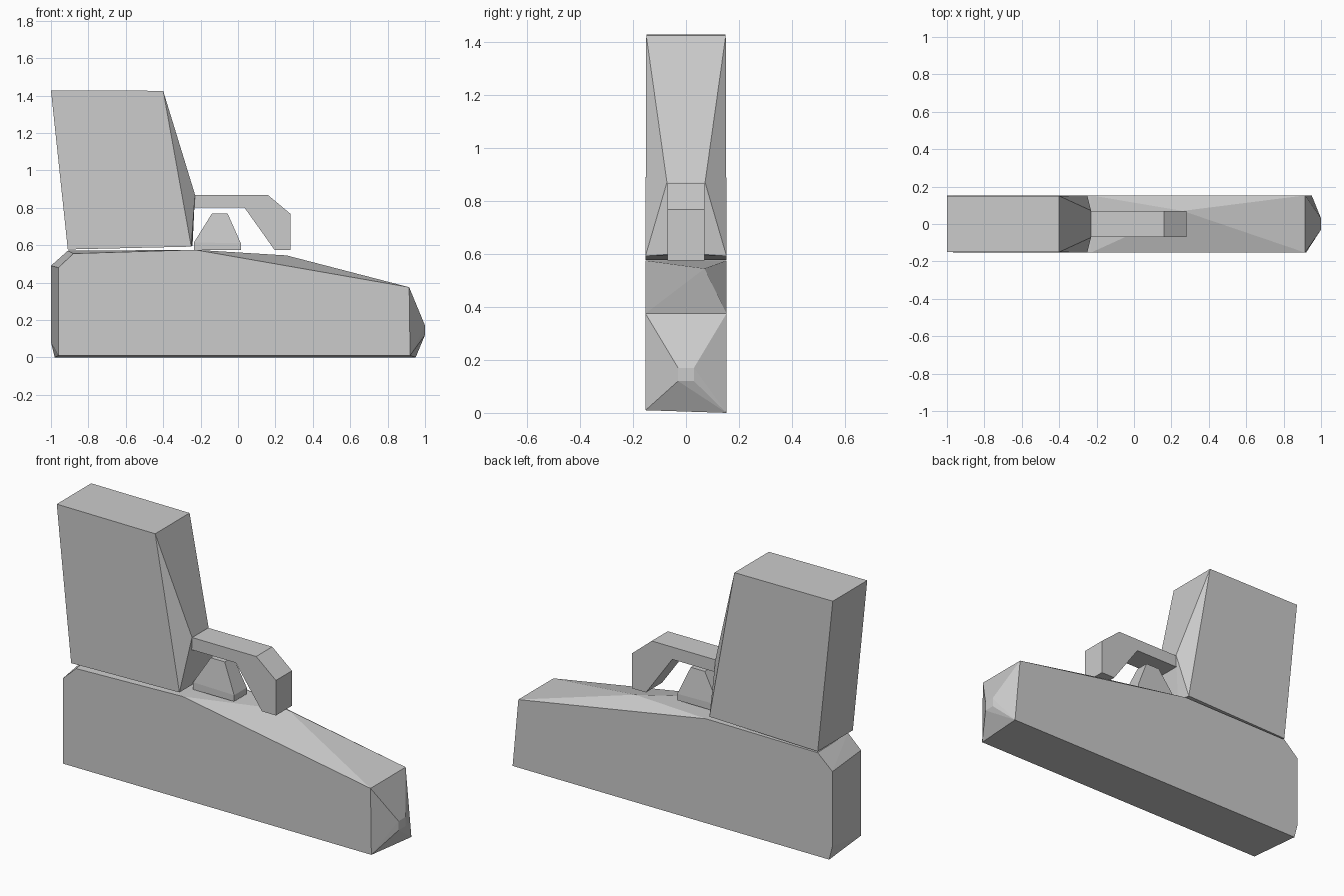
import bpy, bmesh

if "Cube" in bpy.data.objects:
    bpy.data.objects.remove(bpy.data.objects["Cube"])


def make_object(name, bm):
    bmesh.ops.recalc_face_normals(bm, faces=bm.faces)
    mesh = bpy.data.meshes.new(name)
    bm.to_mesh(mesh)
    bm.free()
    obj = bpy.data.objects.new(name, mesh)
    bpy.context.collection.objects.link(obj)
    return obj


def hull(name, points):
    """Faceted convex solid around a few corner points."""
    bm = bmesh.new()
    for p in points:
        bm.verts.new(p)
    res = bmesh.ops.convex_hull(bm, input=bm.verts)
    loose = [v for v in bm.verts if not v.link_faces]
    bmesh.ops.delete(bm, geom=loose, context='VERTS')
    bmesh.ops.dissolve_limit(bm, angle_limit=0.01, verts=bm.verts, edges=bm.edges)
    return make_object(name, bm)


def both_sides(corners):
    """Mirror (x, half width, z) corners across y = 0."""
    return [(x, s * y, z) for x, y, z in corners for s in (-1, 1)]


def extrude_profile(name, profile, half):
    bm = bmesh.new()
    face = bm.faces.new([bm.verts.new((x, -half, z)) for x, z in profile])
    ext = bmesh.ops.extrude_face_region(bm, geom=[face])
    verts = [g for g in ext["geom"] if isinstance(g, bmesh.types.BMVert)]
    bmesh.ops.translate(bm, verts=verts, vec=(0, 2 * half, 0))
    return make_object(name, bm)


W = 0.153

# long tapered body with an oblique rear end and a pointed nose
front_side = [(-0.96, -W, 0.01), (-0.96, -W, 0.48), (-0.88, -W, 0.555), (0.92, -W, 0.01)]
back_side = [(-0.98, W, 0.0), (-1.0, W, 0.08), (-1.0, W, 0.49), (-0.91, W, 0.57), (0.95, W, 0.0)]
shared = both_sides([(-0.23, W, 0.575), (0.915, W, 0.375), (1.0, 0.03, 0.12), (1.0, 0.03, 0.17)])
hull("body", front_side + back_side + shared + [(0.26, 0.07, 0.545)])

# upright grip block with a tapered inner face
hull("grip", both_sides([(-1.0, 0.15, 1.428), (-0.4, 0.15, 1.425), (-0.91, W, 0.577),
                         (-0.25, W, 0.592), (-0.23, 0.072, 0.87), (-0.243, 0.072, 0.598)]))

# hooked guard
extrude_profile("guard", [(-0.235, 0.80), (-0.235, 0.868), (0.16, 0.868), (0.28, 0.768),
                          (0.28, 0.575), (0.195, 0.575), (0.035, 0.80)], 0.07)

# trigger under the guard
hull("trigger", both_sides([(-0.235, 0.055, 0.575), (-0.235, 0.055, 0.615), (-0.14, 0.037, 0.768),
                            (-0.055, 0.037, 0.768), (0.015, 0.055, 0.61), (0.015, 0.055, 0.575)]))
